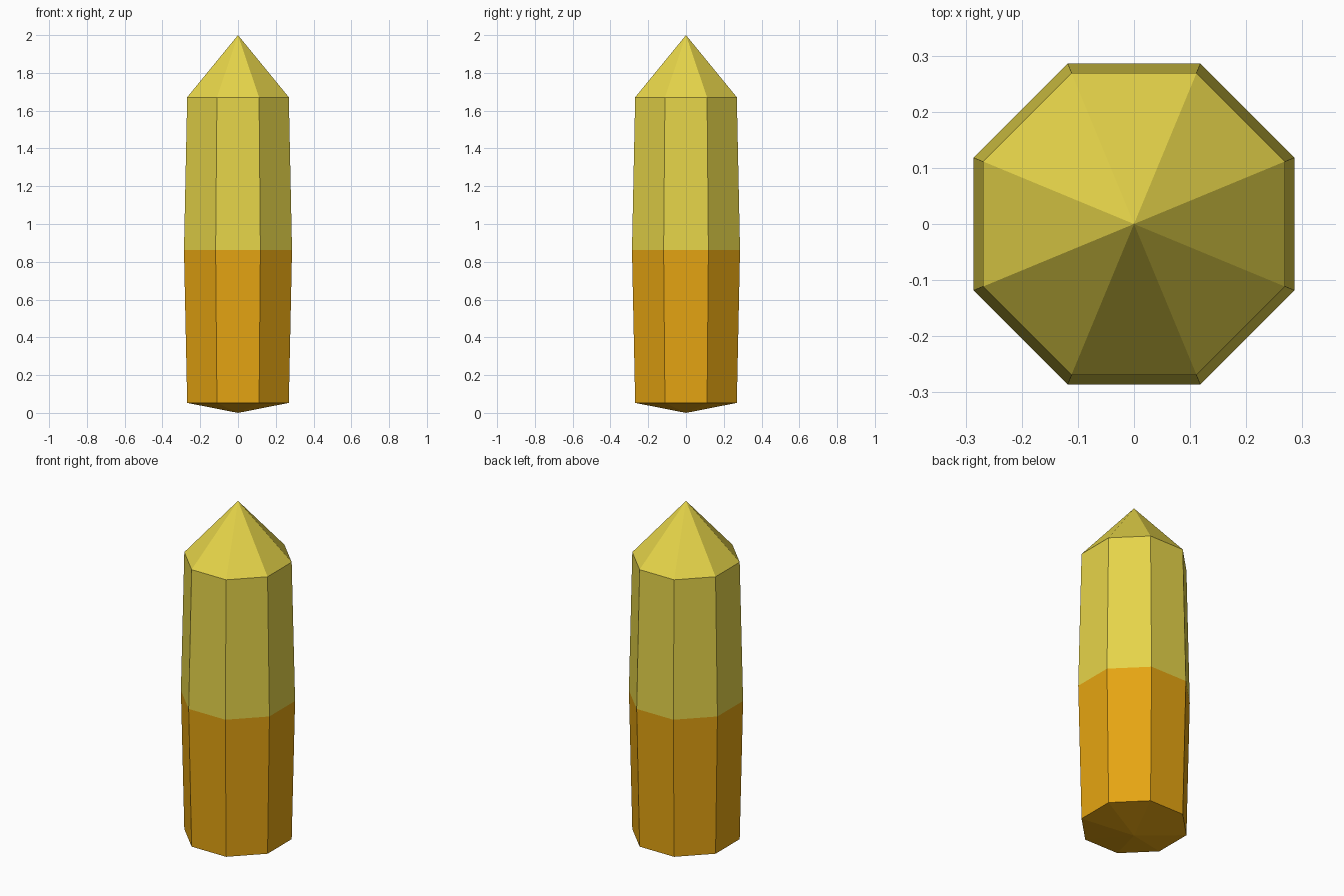
import bpy, bmesh, math

if "Cube" in bpy.data.objects:
    bpy.data.objects.remove(bpy.data.objects["Cube"])

def material(name, color):
    m = bpy.data.materials.new(name)
    m.diffuse_color = (*color, 1)
    m.use_nodes = True
    m.node_tree.nodes["Principled BSDF"].inputs["Base Color"].default_value = m.diffuse_color
    return m

yellow = material("pale_yellow", (0.79, 0.66, 0.067))
orange = material("amber_orange", (0.79, 0.376, 0.006))

SIDES = 8
MID_Z = 0.862
# rings of the crystal: (height, distance from axis to flat side)
RINGS = [(0.053, 0.269), (MID_Z, 0.286), (1.671, 0.269)]

bm = bmesh.new()

# octagonal rings, with flat sides facing the axes
rings = []
for z, apothem in RINGS:
    r = apothem / math.cos(math.pi / SIDES)
    angles = [(i + 0.5) * 2 * math.pi / SIDES for i in range(SIDES)]
    rings.append([bm.verts.new((r * math.cos(a), r * math.sin(a), z)) for a in angles])
bottom = bm.verts.new((0, 0, 0))
tip = bm.verts.new((0, 0, 2))

# shaft sides, shallow base point and tall tip
for i in range(SIDES):
    j = (i + 1) % SIDES
    for low, high in zip(rings, rings[1:]):
        bm.faces.new((low[i], low[j], high[j], high[i]))
    bm.faces.new((rings[0][j], rings[0][i], bottom))
    bm.faces.new((rings[-1][i], rings[-1][j], tip))

# lower half orange, upper half yellow
bm.normal_update()
for f in bm.faces:
    f.material_index = 0 if f.calc_center_median().z > MID_Z else 1

mesh = bpy.data.meshes.new("crystal")
bm.to_mesh(mesh)
bm.free()
mesh.materials.append(yellow)
mesh.materials.append(orange)
bpy.context.collection.objects.link(bpy.data.objects.new("crystal", mesh))
